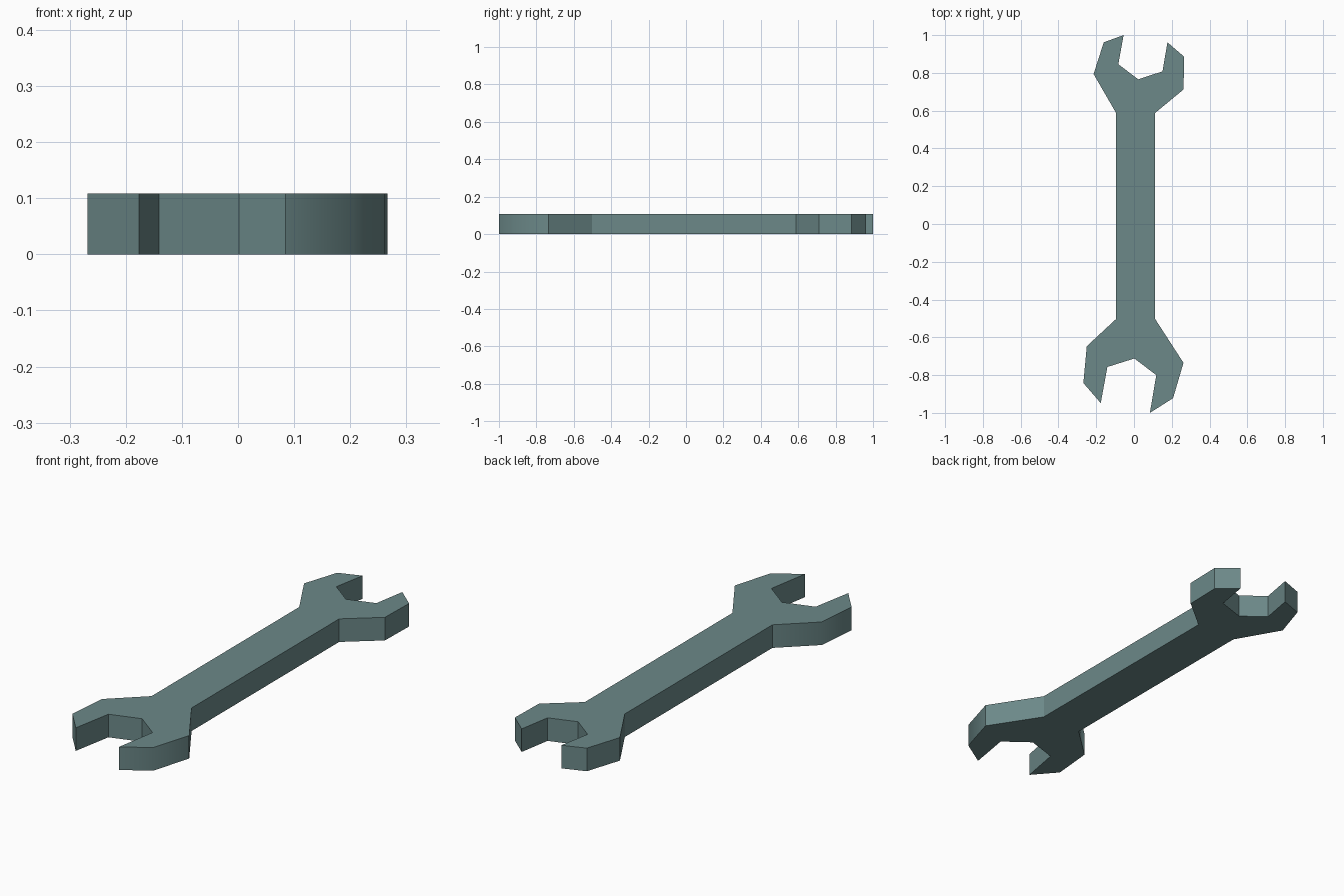
import bpy, bmesh

if "Cube" in bpy.data.objects:
    bpy.data.objects.remove(bpy.data.objects["Cube"])

HEIGHT = 0.108

# Outline, counter-clockwise from the tip of the upper left jaw
upper_left = [(-0.055, 1.0), (-0.16, 0.962), (-0.214, 0.794), (-0.095, 0.588)]
lower_head = [(-0.095, -0.503), (-0.25, -0.647), (-0.268, -0.842), (-0.176, -0.948),
              (-0.141, -0.757), (0.002, -0.712), (0.118, -0.80), (0.084, -1.0),
              (0.207, -0.922), (0.262, -0.735), (0.112, -0.503)]
upper_right = [(0.112, 0.588), (0.262, 0.712), (0.266, 0.885), (0.177, 0.962),
               (0.151, 0.808), (0.022, 0.766), (-0.083, 0.846)]
outline = upper_left + lower_head + upper_right
# Corners whose side faces are softly shaded
soft = [(-0.25, -0.647), (0.207, -0.922)]

# Wrench body: extruded outline
bm = bmesh.new()
bottom = bm.faces.new([bm.verts.new((x, y, 0)) for x, y in outline])
top = bmesh.ops.extrude_face_region(bm, geom=[bottom], use_keep_orig=True)["geom"]
bmesh.ops.translate(bm, vec=(0, 0, HEIGHT),
                    verts=[g for g in top if isinstance(g, bmesh.types.BMVert)])
bmesh.ops.recalc_face_normals(bm, faces=bm.faces)

# Smooth shading with hard edges everywhere except the soft corners
for f in bm.faces:
    f.smooth = True
for e in bm.edges:
    a, b = (v.co for v in e.verts)
    vertical = abs(a.z - b.z) > 0.01
    e.smooth = vertical and any(abs(a.x - x) + abs(a.y - y) < 0.001 for x, y in soft)

mesh = bpy.data.meshes.new("wrench")
bm.to_mesh(mesh)
bm.free()

steel = bpy.data.materials.new("grey green steel")
steel.diffuse_color = (0.15, 0.25, 0.25, 1)
steel.use_nodes = True
steel.node_tree.nodes["Principled BSDF"].inputs["Base Color"].default_value = steel.diffuse_color
mesh.materials.append(steel)
bpy.context.collection.objects.link(bpy.data.objects.new("wrench", mesh))
